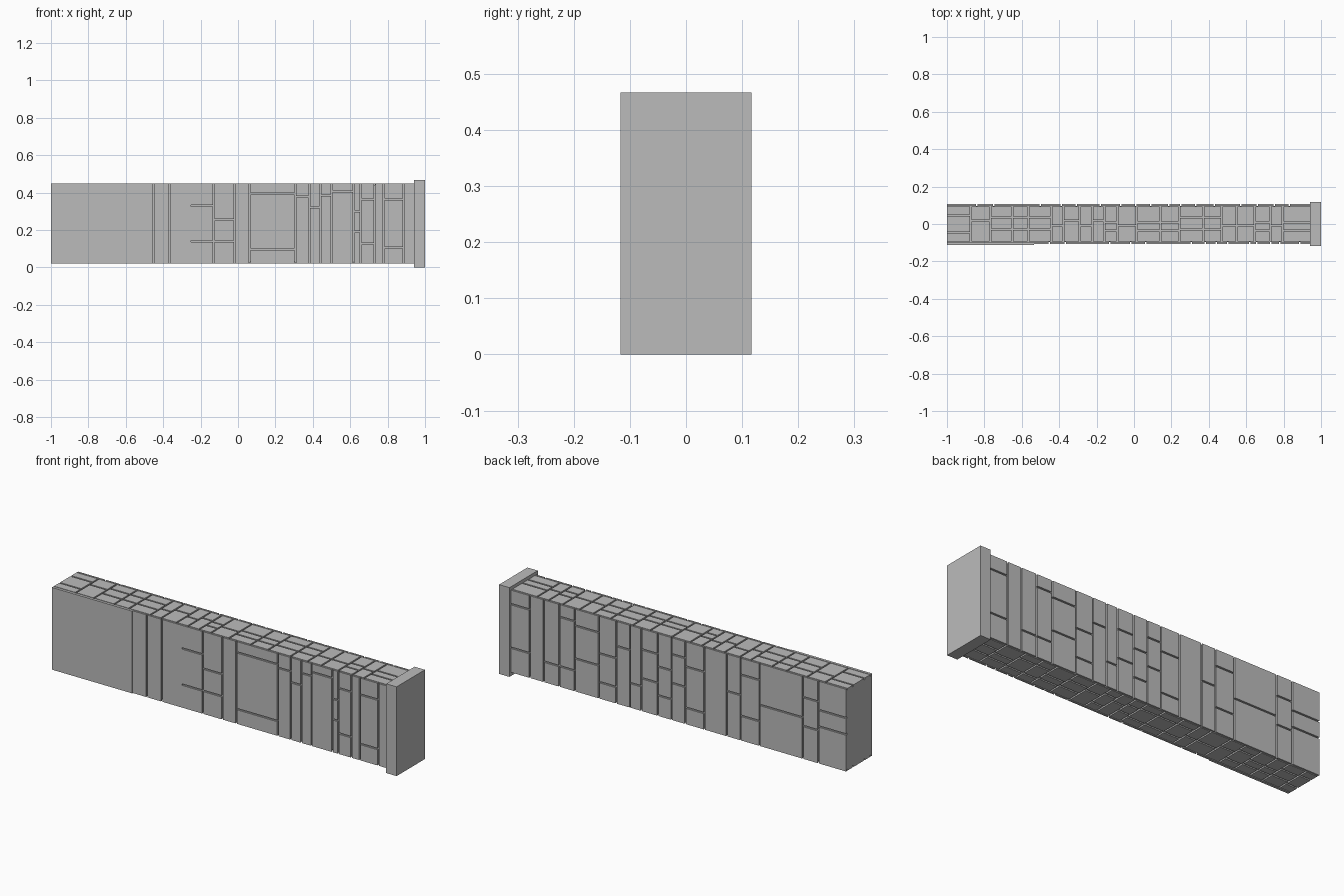
import bpy
import bmesh
import random
from mathutils import Matrix, Vector

if "Cube" in bpy.data.objects:
    bpy.data.objects.remove(bpy.data.objects["Cube"], do_unlink=True)

random.seed(7)
X0, X1 = -1.0, 0.94      # run of the wall
Y = 0.106                # half thickness
Z0, Z1 = 0.02, 0.45      # wall bottom and top
SKIN = 0.009             # depth of the joints
GAP = 0.004              # half width of a joint

stone = bpy.data.materials.new("grey stone")
stone.use_nodes = True
colour = (0.5, 0.5, 0.5, 1)
stone.diffuse_color = colour
stone.node_tree.nodes["Principled BSDF"].inputs["Base Color"].default_value = colour


def build(name, boxes):
    """One flat-shaded object made of axis-aligned boxes (low corner, high corner)."""
    bm = bmesh.new()
    for lo, hi in boxes:
        lo, hi = Vector(lo), Vector(hi)
        matrix = Matrix.Translation((lo + hi) / 2) @ Matrix.Diagonal((*(hi - lo), 1))
        bmesh.ops.create_cube(bm, size=1, matrix=matrix)
    mesh = bpy.data.meshes.new(name)
    bm.to_mesh(mesh)
    bm.free()
    mesh.materials.append(stone)
    obj = bpy.data.objects.new(name, mesh)
    bpy.context.collection.objects.link(obj)
    return obj


def cells(columns, low, high, joined=()):
    """Stones as x and v ranges; each column is its left edge and its splits from the top."""
    edges = [c[0] for c in columns] + [X1]
    for (x, splits), end in zip(columns, edges[1:]):
        a = x if x == edges[0] or x in joined else x + GAP
        b = end if end == X1 or end in joined else end - GAP
        stops = [0, *splits, 1]
        for s, t in zip(stops, stops[1:]):
            top = high - s * (high - low) - (GAP if s else 0)
            bottom = high - t * (high - low) + (GAP if t < 1 else 0)
            yield a, b, bottom, top


# Core behind the joints
build("wall_core", [((X0, -Y + SKIN, Z0 + SKIN), (X1, Y - SKIN, Z1 - SKIN))])

# End post
build("end_post", [((X1, -0.117, 0), (1, 0.117, 0.467))])

# Smooth slab on the front
build("front_slab", [((X0, -0.111, Z0), (-0.535, -Y + SKIN, Z1))])

# Front stones
front = [(-0.535, []), (-0.454, []), (-0.368, []), (-0.25, [.28, .72]),
         (-0.13, [.45, .72]), (-0.017, []), (0.063, [.13, .82]), (0.305, [.17]),
         (0.38, [.3]), (0.44, [.15]), (0.5, [.1]), (0.62, [.35, .6]),
         (0.655, [.2, .75]), (0.73, []), (0.78, [.2, .8]), (0.885, [])]
build("front_stones", [((a, -Y, v), (b, -Y + SKIN, w))
                       for a, b, v, w in cells(front, Z0, Z1, joined=(-0.25,))])

# Back stones
back = [(X0, [.35, .55]), (-0.84, [.25, .6]), (-0.75, [.5]), (-0.5, [.2, .7]),
        (-0.39, [.45]), (-0.31, []), (-0.18, [.3, .8]), (-0.07, [.2, .55]),
        (0.01, [.4, .75]), (0.09, [.25, .6]), (0.185, [.7]), (0.25, [.3]),
        (0.33, [.45, .8]), (0.43, [.2, .6]), (0.57, [.15, .75]), (0.66, [.75]),
        (0.75, []), (0.83, [.17, .7])]
build("back_stones", [((a, Y - SKIN, v), (b, Y, w)) for a, b, v, w in cells(back, Z0, Z1)])


# Small stones on the top and underside
def small_columns():
    columns, x = [], X0
    while x < X1 - 0.05:
        splits = random.choice([[.3, .65], [.55], [.25, .75], [.4], [.45, .7]])
        columns.append((x, splits))
        x += random.uniform(0.06, 0.13)
    return columns


for name, z in (("top_stones", Z1 - SKIN), ("underside_stones", Z0)):
    inner = Y - SKIN - GAP
    build(name, [((a, v, z), (b, w, z + SKIN))
                 for a, b, v, w in cells(small_columns(), -inner, inner)])
